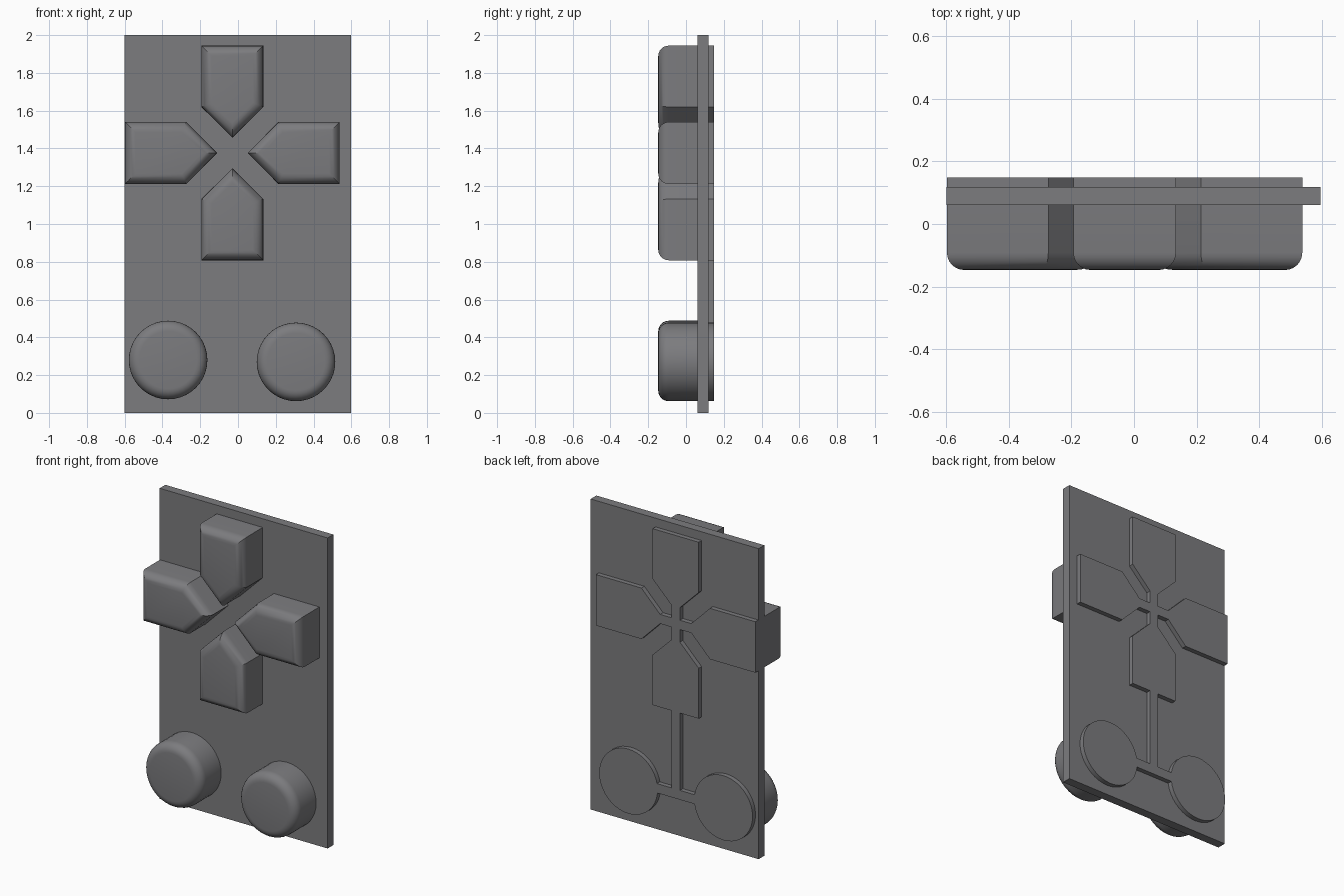
import bpy, bmesh
from math import cos, sin, pi, radians

if "Cube" in bpy.data.objects:
    bpy.data.objects.remove(bpy.data.objects["Cube"])

FRONT, BACK = -0.147, 0.148          # button depth range
PLATE_FRONT, PLATE_BACK = 0.06, 0.118
ROUND = 0.055

# dark grey plastic
plastic = bpy.data.materials.new("dark_grey_plastic")
plastic.diffuse_color = (0.2, 0.2, 0.21, 1)
plastic.use_nodes = True
plastic.node_tree.nodes["Principled BSDF"].inputs["Base Color"].default_value = plastic.diffuse_color


def prism(name, outline, y0, y1, rounding=0.0):
    """Extrude an (x, z) outline from y0 to y1, rounding the front rim."""
    bm = bmesh.new()
    front = bm.faces.new([bm.verts.new((x, y0, z)) for x, z in outline])
    back = bmesh.ops.extrude_face_region(bm, geom=[front], use_keep_orig=True)
    verts = [g for g in back["geom"] if isinstance(g, bmesh.types.BMVert)]
    bmesh.ops.translate(bm, verts=verts, vec=(0, y1 - y0, 0))
    bmesh.ops.recalc_face_normals(bm, faces=bm.faces[:])
    if rounding:
        rim = [e for e in bm.edges if all(abs(v.co.y - y0) < 1e-5 for v in e.verts)]
        bmesh.ops.bevel(bm, geom=rim, offset=rounding, offset_type='OFFSET',
                        segments=6, profile=0.5, affect='EDGES')
    bmesh.ops.recalc_face_normals(bm, faces=bm.faces[:])
    mesh = bpy.data.meshes.new(name)
    bm.to_mesh(mesh)
    bm.free()
    mesh.materials.append(plastic)
    obj = bpy.data.objects.new(name, mesh)
    bpy.context.collection.objects.link(obj)
    bpy.ops.object.select_all(action='DESELECT')
    obj.select_set(True)
    bpy.context.view_layer.objects.active = obj
    bpy.ops.object.shade_smooth_by_angle(angle=radians(30))
    return obj


def rect(x0, x1, z0, z1):
    return [(x0, z0), (x1, z0), (x1, z1), (x0, z1)]


# backing plate
prism("backing_plate", rect(-0.6, 0.597, 0, 2), PLATE_FRONT, PLATE_BACK)

# four arrow buttons pointing at a shared centre
CX, CZ = -0.03, 1.376
arrow = [(0.081, 0), (0.244, -0.164), (0.568, -0.164), (0.568, 0.164), (0.244, 0.164)]
for i, side in enumerate(("right", "up", "left", "down")):
    c, s = round(cos(i * pi / 2)), round(sin(i * pi / 2))
    prism(f"arrow_button_{side}",
          [(CX + u * c - v * s, CZ + u * s + v * c) for u, v in arrow],
          FRONT, BACK, ROUND)

# two round buttons
R, N = 0.208, 40
for side, x, z in (("left", -0.37, 0.28), ("right", 0.307, 0.27)):
    prism(f"round_button_{side}",
          [(x + R * cos(2 * pi * k / N), z + R * sin(2 * pi * k / N)) for k in range(N)],
          FRONT, BACK, ROUND)

# raised strips on the back linking the buttons
W = 0.03
for name, box in (("cross_strip_vertical", (CX - W, CX + W, CZ - 0.14, CZ + 0.14)),
                  ("cross_strip_horizontal", (CX - 0.14, CX + 0.14, CZ - W, CZ + W)),
                  ("stem_strip", (CX - W, CX + W, 0.28, 0.84)),
                  ("round_button_strip", (-0.3, 0.23, 0.28 - W, 0.28 + W))):
    prism(name, rect(*box), PLATE_BACK - 0.02, BACK)
